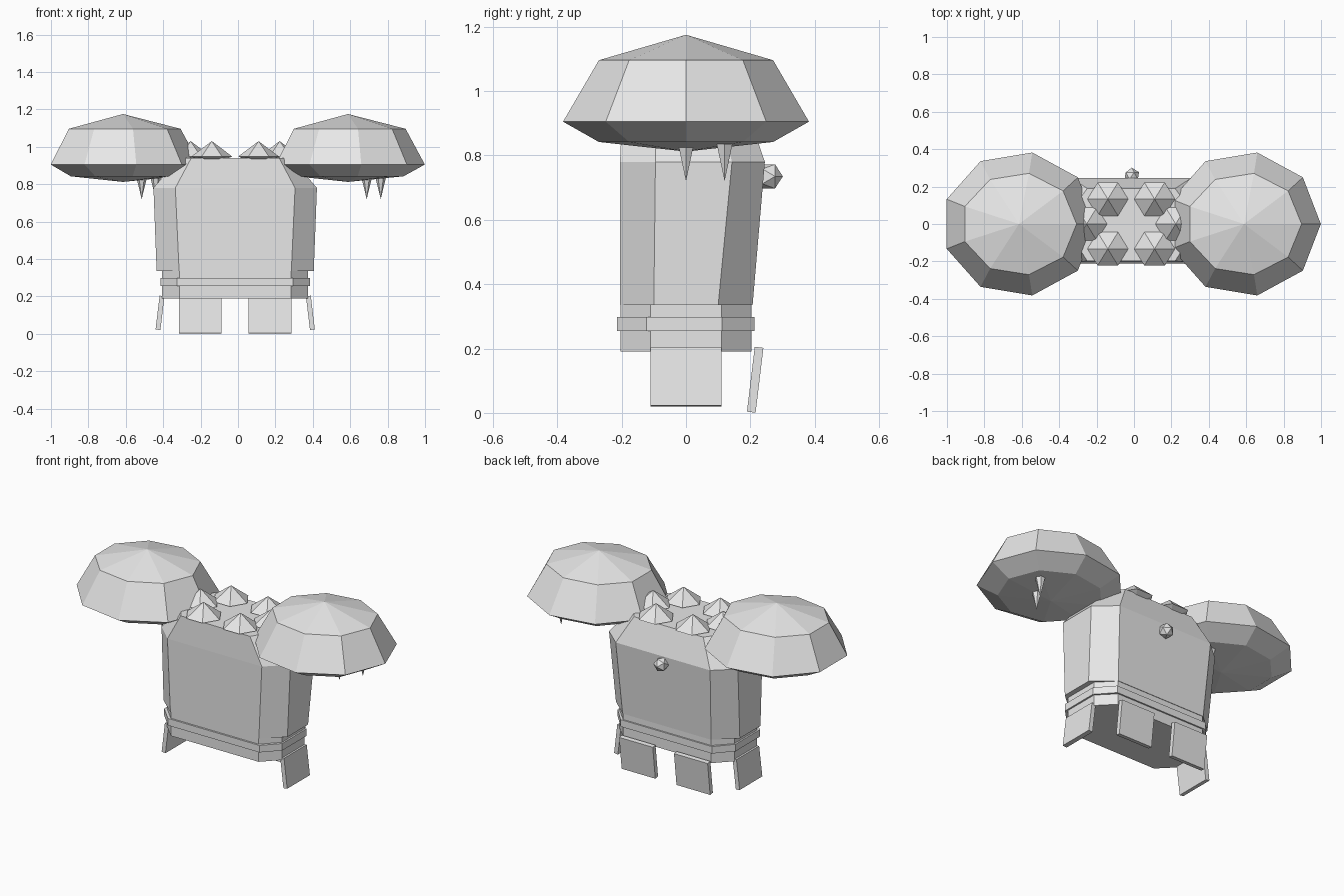
import bpy, bmesh, math
from mathutils import Matrix, Vector

cube = bpy.data.objects.get("Cube")
if cube:
    bpy.data.objects.remove(cube, do_unlink=True)

steel = bpy.data.materials.new("plain_steel_grey")
steel.use_nodes = True
GREY = (0.8, 0.8, 0.8, 1)
steel.diffuse_color = GREY
steel.node_tree.nodes["Principled BSDF"].inputs["Base Color"].default_value = GREY

MID = -0.015  # the armour sits slightly off centre


def finish(name, bm, matrix=None):
    if matrix:
        bm.transform(matrix)
    bmesh.ops.recalc_face_normals(bm, faces=bm.faces)
    mesh = bpy.data.meshes.new(name)
    bm.to_mesh(mesh)
    bm.free()
    mesh.materials.append(steel)
    obj = bpy.data.objects.new(name, mesh)
    bpy.context.collection.objects.link(obj)
    return obj


def loft(name, rings):
    """Bridge equal-sized loops; a one-point loop becomes a tip, others are capped."""
    bm = bmesh.new()
    loops = [[bm.verts.new(p) for p in ring] for ring in rings]
    for a, b in zip(loops, loops[1:]):
        n = max(len(a), len(b))
        for i in range(n):
            j = (i + 1) % n
            corners = [a[i % len(a)], a[j % len(a)], b[j % len(b)], b[i % len(b)]]
            bm.faces.new(list(dict.fromkeys(corners)))
    for end in (loops[0], loops[-1]):
        if len(end) > 2:
            bm.faces.new(end)
    return finish(name, bm)


def octagon(z, face_x, side_x, front, side_front, side_back, back):
    """Chamfered rectangle, mirrored across the middle."""
    half = [(face_x, front), (side_x, side_front), (side_x, side_back), (face_x, back)]
    loop = half + [(-x, y) for x, y in reversed(half)]
    return [(x + MID, y, z) for x, y in loop]


def polygon(sides, cx, cy, z, rx, ry):
    if rx == 0:
        return [(cx, cy, z)]
    turn = 2 * math.pi / sides
    return [(cx + rx * math.cos(i * turn), cy + ry * math.sin(i * turn), z)
            for i in range(sides)]


def turned(name, sides, cx, cy, profile):
    return loft(name, [polygon(sides, cx, cy, z, rx, ry) for z, rx, ry in profile])


# Torso, waist and belt
loft("torso", [octagon(0.335, 0.3, 0.42, -0.205, -0.1, 0.1, 0.207),
               octagon(0.78, 0.32, 0.437, -0.205, -0.095, 0.143, 0.245),
               octagon(0.94, 0.235, 0.3, -0.198, -0.095, 0.1, 0.19)])
loft("waist", [octagon(z, 0.298, 0.39, -0.204, -0.11, 0.11, 0.204) for z in (0.19, 0.36)])
loft("belt", [octagon(z, 0.31, 0.4, -0.215, -0.122, 0.112, 0.213) for z in (0.255, 0.298)])


# Hanging skirt plates
def plate(name, size, location, tilt, axis):
    bm = bmesh.new()
    bmesh.ops.create_cube(bm, size=1)
    bm.transform(Matrix.Diagonal((*size, 1)))
    finish(name, bm, Matrix.Translation(location) @ Matrix.Rotation(tilt, 4, axis))


for side, label in ((1, "left"), (-1, "right")):
    plate("side_plate_" + label, (0.026, 0.22, 0.182),
          (MID + side * 0.402, 0, 0.112), -side * 0.12, 'Y')
    plate("back_plate_" + label, (0.228, 0.027, 0.203),
          (MID + side * 0.186, 0.215, 0.103), -0.12, 'X')

# Back stud
bm = bmesh.new()
bmesh.ops.create_icosphere(bm, subdivisions=1, radius=0.044)
finish("back_stud", bm, Matrix.Translation((-0.012, 0.257, 0.735))
       @ Matrix.Rotation(-math.pi / 2, 4, 'X'))

# Ring of collar studs
for i in range(6):
    side = 1 if i < 3 else -1
    row = i % 3 - 1
    cx = MID + side * (0.125 if row else 0.238)
    turned(f"collar_stud_{i + 1}", 6, cx, row * 0.133,
           [(0.925, 0.055, 0.055), (0.948, 0.109, 0.103), (1.03, 0, 0)])

# Shoulder domes with fangs beneath
for cx, label in ((0.588, "left"), (-0.615, "right")):
    turned("shoulder_" + label, 9, cx, 0,
           [(0.812, 0, 0), (0.842, 0.297, 0.275), (0.905, 0.411, 0.388),
            (1.096, 0.308, 0.275), (1.175, 0, 0)])
    for n, (dx, y) in enumerate(((0.1, 0), (0.175, 0.12))):
        turned(f"fang_{label}_{n + 1}", 6, cx + dx, y,
               [(0.835, 0.028, 0.028), (0.72, 0, 0)])
